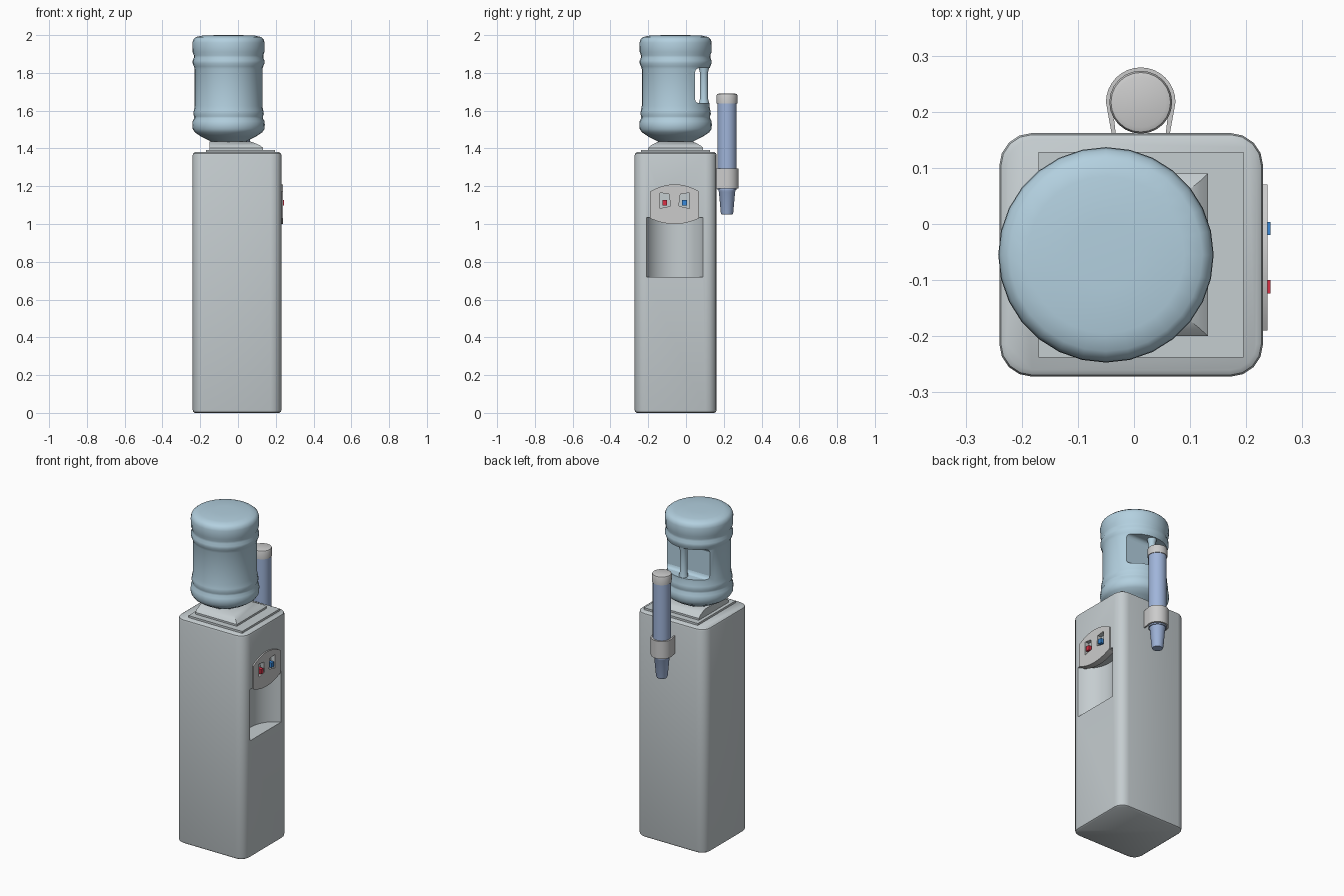
import bpy, bmesh
from math import sin, cos, pi, radians
from mathutils import Vector

if "Cube" in bpy.data.objects:
    bpy.data.objects.remove(bpy.data.objects["Cube"])


def material(name, rgb):
    m = bpy.data.materials.new(name)
    m.diffuse_color = (*rgb, 1)
    m.use_nodes = True
    m.node_tree.nodes["Principled BSDF"].inputs["Base Color"].default_value = m.diffuse_color
    return m


SHELL = material("shell_grey", (0.56, 0.61, 0.63))
WATER = material("bottle_blue", (0.45, 0.63, 0.74))
TUBE = material("tube_blue", (0.35, 0.46, 0.70))
RED = material("red", (0.7, 0.03, 0.06))
BLUE = material("blue", (0.04, 0.25, 0.7))


def finish(name, bm, mat=None, angle=35):
    bmesh.ops.recalc_face_normals(bm, faces=bm.faces[:])
    me = bpy.data.meshes.new(name)
    bm.to_mesh(me)
    bm.free()
    ob = bpy.data.objects.new(name, me)
    bpy.context.collection.objects.link(ob)
    if mat:
        me.materials.append(mat)
    smooth(ob, angle)
    return ob


def smooth(ob, angle=35):
    bpy.ops.object.select_all(action='DESELECT')
    ob.select_set(True)
    bpy.context.view_layer.objects.active = ob
    bpy.ops.object.shade_smooth_by_angle(angle=radians(angle))


def loft(name, rings, mat=None):
    """Skin equal-length closed loops of points and cap both ends."""
    bm = bmesh.new()
    loops = [[bm.verts.new(p) for p in r] for r in rings]
    n = len(loops[0])
    for a, b in zip(loops, loops[1:]):
        for i in range(n):
            j = (i + 1) % n
            bm.faces.new((a[i], a[j], b[j], b[i]))
    bm.faces.new(loops[0][::-1])
    bm.faces.new(loops[-1])
    return finish(name, bm, mat)


def prism(name, pts, vec, mat=None):
    return loft(name, [pts, [Vector(p) + Vector(vec) for p in pts]], mat)


def lathe(name, profile, cx, cy, segs=24, mat=None):
    return loft(name, [[(cx + r * cos(2 * pi * i / segs), cy + r * sin(2 * pi * i / segs), z)
                        for i in range(segs)] for r, z in profile], mat)


def round_rect(x0, x1, y0, y1, r, z, segs=4):
    pts = []
    for k, (cx, cy) in enumerate([(x1 - r, y1 - r), (x0 + r, y1 - r), (x0 + r, y0 + r), (x1 - r, y0 + r)]):
        for i in range(segs + 1):
            a = pi / 2 * (k + i / segs)
            pts.append((cx + r * cos(a), cy + r * sin(a), z))
    return pts


def box(name, x0, x1, y0, y1, z0, z1, mat=None, bevel=0):
    ob = prism(name, [(x0, y0, z0), (x1, y0, z0), (x1, y1, z0), (x0, y1, z0)], (0, 0, z1 - z0), mat)
    if bevel:
        bm = bmesh.new()
        bm.from_mesh(ob.data)
        bmesh.ops.bevel(bm, geom=bm.edges[:], offset=bevel, segments=3, affect='EDGES', profile=0.5)
        bm.to_mesh(ob.data)
        bm.free()
    return ob


def cut(ob, cutter, keep=False):
    m = ob.modifiers.new("cut", 'BOOLEAN')
    m.operation, m.solver, m.object = 'DIFFERENCE', 'EXACT', cutter
    bpy.context.view_layer.update()
    smooth(ob)
    bpy.ops.object.modifier_apply(modifier=m.name)
    smooth(ob)
    if not keep:
        bpy.data.objects.remove(cutter)


# cabinet with rounded corners and softened ends
X0, X1, Y0, Y1 = -0.24, 0.23, -0.272, 0.162
cabinet = loft("cabinet", [round_rect(X0 + d, X1 - d, Y0 + d, Y1 - d, 0.058 - d, z)
                           for d, z in [(0.012, 0), (0.003, 0.006), (0, 0.016),
                                        (0, 1.364), (0.003, 1.374), (0.012, 1.38)]], SHELL)

# curved dispensing alcove
CY = -0.06
cut(cabinet, lathe("alcove_cutter", [(0.1625, 0.72), (0.1625, 1.035)], 0.2925, CY, 48))

# control panel with arched top and bottom
ts = [i / 8 - 1 for i in range(17)]
outline = [(0.2, CY + 0.13 * t, 1.0 + 0.03 * t * t) for t in ts]
outline += [(0.2, CY + 0.13 * t, 1.21 - 0.038 * t * t) for t in reversed(ts)]
panel = prism("control_panel", outline, (0.038, 0, 0))

# two tap pockets, mirrored, each with a coloured lever
for side, name, mat in ((-1, "hot", RED), (1, "cold", BLUE)):
    quad = [(0.022, 1.095), (0.078, 1.083), (0.078, 1.165), (0.03, 1.158)]
    pocket = prism("pocket_cutter", [(0.212, CY + side * a, z) for a, z in quad], (0.05, 0, 0))
    cut(cabinet, pocket, keep=True)
    cut(panel, pocket)
    c = CY + side * 0.052
    box(name + "_lever", 0.208, 0.243, c - 0.012, c + 0.012, 1.098, 1.127, mat)

# stepped top plate and bottle seat
box("top_plate", -0.17, 0.195, -0.238, 0.128, 1.37, 1.392, SHELL)
loft("bottle_seat", [[(-0.15, -0.055 - h, z), (x, -0.055 - h, z), (x, -0.055 + h, z), (-0.15, -0.055 + h, z)]
                     for x, h, z in [(0.132, 0.145, 1.385), (0.132, 0.145, 1.403), (0.118, 0.132, 1.416),
                                     (0.085, 0.105, 1.43), (0.06, 0.085, 1.438)]], SHELL)

# water bottle with ribs
BX, BY = -0.05, -0.055
bottle = lathe("water_bottle", [
    (0.075, 1.425), (0.105, 1.443), (0.145, 1.463), (0.178, 1.485), (0.19, 1.503), (0.192, 1.525),
    (0.19, 1.545), (0.182, 1.56), (0.182, 1.57), (0.187, 1.582), (0.184, 1.6), (0.179, 1.625),
    (0.179, 1.82), (0.184, 1.835), (0.19, 1.85), (0.19, 1.865), (0.184, 1.88), (0.184, 1.893),
    (0.19, 1.91), (0.191, 1.96), (0.186, 1.978), (0.172, 1.99), (0.14, 1.997), (0.06, 2.0)], BX, BY, 28, WATER)

# grip recess through the back of the bottle and its upright handle
cut(bottle, box("grip_cutter", -0.4, 0.3, 0.048, 0.4, 1.64, 1.825, bevel=0.02))
lathe("bottle_handle", [(0.028, 1.625), (0.026, 1.645), (0.021, 1.665), (0.021, 1.80),
                        (0.026, 1.82), (0.028, 1.84)], BX, 0.095, 16, WATER)

# cup dispenser: tube, lid and stacked cup
TX, TY = 0.012, 0.217
lathe("cup_tube", [(0.051, 1.18), (0.051, 1.65)], TX, TY, 24, TUBE)
lathe("tube_lid", [(0.055, 1.637), (0.056, 1.68), (0.053, 1.687), (0.045, 1.69)], TX, TY, 24)
lathe("paper_cup", [(0.029, 1.05), (0.033, 1.06), (0.043, 1.17), (0.046, 1.175), (0.046, 1.195)],
      TX, TY, 24, TUBE)

# wrap-around bracket holding the tube to the cabinet
def wrap(r, foot):
    arc = [(TX + r * cos(pi * i / 16), TY + r * sin(pi * i / 16), 1.188) for i in range(17)]
    return [(TX + foot, 0.156, 1.188)] + arc + [(TX - foot, 0.156, 1.188)]


prism("tube_bracket", wrap(0.062, 0.051) + wrap(0.051, 0.044)[::-1], (0, 0, 0.107))
